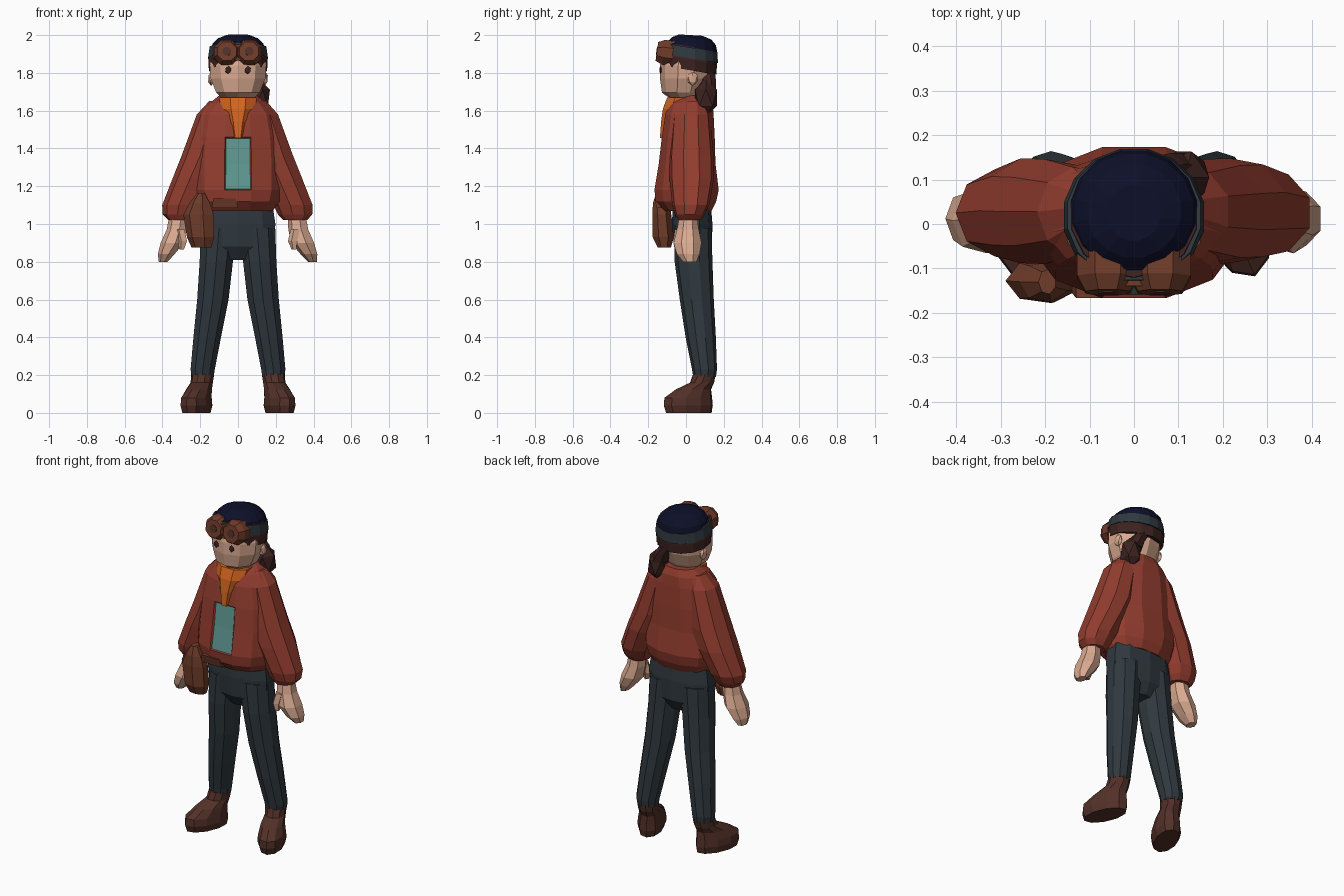
import bpy, bmesh, math
from mathutils import Matrix, Vector


def material(name, rgb):
    m = bpy.data.materials.new(name)
    m.diffuse_color = (*rgb, 1)
    return m


RED = material("rust red", (0.29, 0.046, 0.028))
SKIN = material("skin", (0.70, 0.40, 0.28))
SLATE = material("slate", (0.029, 0.040, 0.049))
BOOT = material("dark leather", (0.085, 0.030, 0.021))
LEATHER = material("brown leather", (0.16, 0.045, 0.023))
HAIR = material("hair brown", (0.045, 0.016, 0.014))
NAVY = material("navy", (0.004, 0.005, 0.022))
ORANGE = material("orange", (0.65, 0.13, 0.014))
TEAL = material("teal", (0.115, 0.31, 0.28))


def finish(name, bm, *mats):
    bmesh.ops.recalc_face_normals(bm, faces=bm.faces)
    me = bpy.data.meshes.new(name)
    bm.to_mesh(me)
    bm.free()
    for m in mats:
        me.materials.append(m)
    ob = bpy.data.objects.new(name, me)
    bpy.context.collection.objects.link(ob)
    return ob


def loft_mesh(rings, n=8, side=1, rot=0, tilt=0, power=1.0, matrix=None):
    """Skin of stacked ellipses (cx, cy, z, rx, ry); tilt slopes them along y."""
    ang = [2 * math.pi * (i + 0.5) / n for i in range(n)]
    soft = lambda v: math.copysign(abs(v) ** power, v)
    unit = [(soft(math.cos(a)), soft(math.sin(a))) for a in ang]
    mx, my = max(u[0] for u in unit), max(u[1] for u in unit)
    turn = Matrix.Rotation(rot * side, 2)
    bm = bmesh.new()
    loops = []
    for cx, cy, z, rx, ry in rings:
        loop = []
        for u, v in unit:
            d = turn @ Vector((u / mx * rx, v / my * ry))
            loop.append(bm.verts.new((cx * side + d.x, cy + d.y, z + tilt * d.y)))
        loops.append(loop)
    for a, b in zip(loops, loops[1:]):
        for i in range(n):
            j = (i + 1) % n
            bm.faces.new((a[i], a[j], b[j], b[i]))
    bm.faces.new(loops[0])
    bm.faces.new(loops[-1])
    if matrix:
        bm.transform(matrix)
    bmesh.ops.recalc_face_normals(bm, faces=bm.faces)
    return bm


def loft(name, mat, rings, **kw):
    return finish(name, loft_mesh(rings, **kw), mat)


def blob(name, mat, loc, size, sub=2):
    bm = bmesh.new()
    bmesh.ops.create_icosphere(bm, subdivisions=sub, radius=1)
    bm.transform(Matrix.Translation(loc) @ Matrix.Diagonal((*size, 1)))
    return finish(name, bm, mat)


# Jacket body, with the shirt as a sunken strip down the front
bm = loft_mesh([(0, .05, 1.68, .10, .075), (0, .026, 1.64, .15, .115),
                (0, .018, 1.58, .20, .128), (0, .012, 1.46, .225, .14),
                (0, .006, 1.32, .235, .15), (0, .003, 1.18, .235, .17),
                (0, .0, 1.12, .22, .16), (0, .01, 1.07, .185, .125)], n=12, power=.9)
front = [f for f in bm.faces if f.normal.y < -.8 and abs(f.calc_center_median().x) < .01
         and 1.18 < f.calc_center_median().z < 1.46]
bmesh.ops.inset_region(bm, faces=front, thickness=.008, depth=-.008)
for f in front:
    f.material_index = 1
finish("jacket", bm, RED, TEAL)

# Scarf
loft("scarf", ORANGE, [(0, -.06, 1.455, .035, .078), (0, -.06, 1.54, .06, .072),
                       (0, -.05, 1.61, .09, .072), (0, -.025, 1.67, .10, .075)], n=8)

# Trousers seat
loft("trouser_seat", SLATE, [(0, .03, 1.12, .18, .10), (0, .033, 1.0, .198, .107),
                             (0, .037, .88, .19, .10), (0, .04, .81, .05, .06)], n=10, power=.85)

for s, tag in ((1, "left"), (-1, "right")):
    # Sleeve, hand and thumb
    loft(tag + "_sleeve", RED, [(.10, .035, 1.65, .05, .06), (.12, .028, 1.58, .092, .10),
                                (.18, .028, 1.36, .112, .118), (.235, .03, 1.24, .105, .118),
                                (.295, .025, 1.10, .10, .098), (.305, .02, 1.05, .088, .078),
                                (.305, .018, 1.02, .06, .06)], n=9, side=s)
    loft(tag + "_hand", SKIN, [(.312, .012, 1.05, .045, .045), (.322, .01, .97, .05, .058),
                               (.345, .008, .90, .058, .074), (.378, .012, .84, .042, .06),
                               (.395, .02, .80, .022, .035)], n=7, side=s)
    loft(tag + "_thumb", SKIN, [(.305, -.03, .97, .022, .03), (.292, -.042, .91, .022, .026),
                                (.297, -.046, .865, .011, .014)], n=5, side=s)
    # Trouser leg and boot
    loft(tag + "_leg", SLATE, [(.10, .035, .98, .097, .10), (.115, .04, .80, .088, .10),
                               (.133, .057, .60, .083, .09), (.163, .078, .40, .073, .08),
                               (.187, .098, .23, .064, .066), (.187, .098, .19, .058, .06)],
         n=10, side=s)
    loft(tag + "_boot", BOOT, [(.22, .015, 0, .062, .13), (.22, .012, .04, .073, .14),
                               (.22, .012, .08, .069, .136), (.206, .04, .125, .061, .10),
                               (.192, .085, .16, .055, .068), (.187, .097, .205, .058, .062)],
         n=10, side=s, rot=math.radians(22))
    # Ear and eye
    blob(tag + "_ear", SKIN, (s * .142, .035, 1.77), (.018, .03, .04), 1)
    blob(tag + "_eye", HAIR, (s * .052, -.135, 1.815), (.018, .006, .022), 1)
    # Goggle cup and lens, facing forward and slightly up
    aim = Matrix.Translation((s * .059, -.055, 1.9)) @ Matrix.Rotation(math.radians(82), 4, 'X')
    loft(tag + "_goggle_cup", LEATHER, [(0, 0, 0, .07, .066), (0, 0, .065, .069, .066),
                                        (0, 0, .10, .05, .05)], n=8, matrix=aim)
    loft(tag + "_goggle_lens", BOOT, [(0, 0, .10, .022, .022), (0, 0, .103, .022, .022)],
         n=8, matrix=aim)

# Goggle bridge
loft("goggle_bridge", LEATHER, [(0, -.09, 1.865, .05, .05), (0, -.09, 1.95, .05, .05)], n=4)

# Head and neck
loft("head", SKIN, [(0, .03, 1.58, .06, .06), (0, .005, 1.655, .075, .075),
                    (0, -.012, 1.695, .115, .115), (0, -.002, 1.77, .145, .136),
                    (0, .002, 1.84, .15, .14), (0, .01, 1.92, .13, .13)], n=10)

# Hair, fringe and gathered tail
loft("hair", HAIR, [(0, .015, 1.815, .154, .146), (0, .015, 1.87, .157, .149),
                    (0, .02, 1.94, .14, .14)], n=14, tilt=-.17)
loft("ponytail_root", HAIR, [(.03, .10, 1.82, .04, .05), (.075, .115, 1.755, .04, .045),
                             (.10, .11, 1.70, .05, .05)], n=7)
blob("ponytail", HAIR, (.112, .105, 1.668), (.064, .068, .098), 1)

# Goggle strap and cap
loft("goggle_strap", SLATE, [(0, .018, 1.878, .158, .151), (0, .02, 1.935, .150, .146)],
     n=16, tilt=-.17)
loft("cap", NAVY, [(0, .022, 1.92, .146, .143), (0, .028, 1.955, .133, .13),
                   (0, .03, 1.982, .105, .105), (0, .025, 2.0, .06, .062)], n=16, tilt=-.06)

# Hip bag and its strap across the hem
loft("bag", LEATHER, [(-.19, -.115, .875, .05, .035), (-.195, -.12, .93, .068, .056),
                      (-.205, -.128, 1.05, .076, .05), (-.20, -.13, 1.11, .052, .045),
                      (-.195, -.13, 1.165, .018, .028)], n=7)
loft("bag_strap", LEATHER, [(-.07, -.12, 1.085, .07, .035), (-.07, -.125, 1.135, .06, .042)], n=4)
